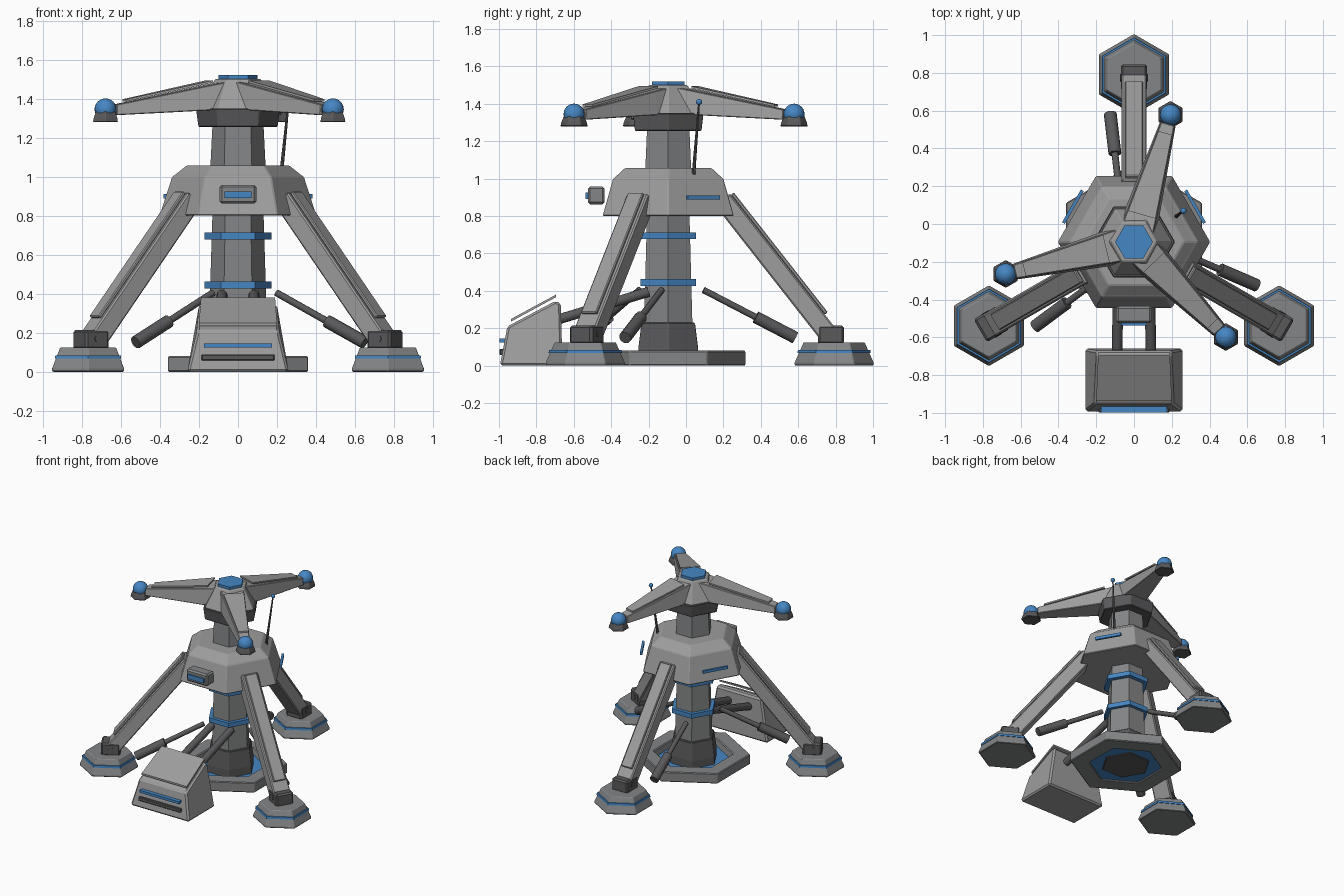
import bpy, bmesh
from math import sin, cos, pi, radians
from mathutils import Vector

if "Cube" in bpy.data.objects:
    bpy.data.objects.remove(bpy.data.objects["Cube"])

CY = -0.095  # y of the central column axis


def material(name, *rgb):
    m = bpy.data.materials.new(name)
    m.diffuse_color = (*rgb, 1)
    m.use_nodes = True
    m.node_tree.nodes["Principled BSDF"].inputs["Base Color"].default_value = m.diffuse_color
    return m


blue = material("blue", 0.06, 0.24, 0.55)
light = material("light_grey", 0.34, 0.34, 0.34)
mid = material("mid_grey", 0.23, 0.235, 0.24)
dark = material("dark_grey", 0.1, 0.1, 0.105)


def loft(name, rings, mat=light, bevel=0, closed=False, smooth=False):
    """Skin equal-length rings of points; cap the ends unless closed."""
    bm = bmesh.new()
    rows = [[bm.verts.new(p) for p in ring] for ring in rings]
    n = len(rows[0])
    pairs = list(zip(rows, rows[1:])) + ([(rows[-1], rows[0])] if closed else [])
    for a, b in pairs:
        for i in range(n):
            j = (i + 1) % n
            bm.faces.new((a[i], a[j], b[j], b[i]))
    if not closed:
        bm.faces.new(rows[0])
        bm.faces.new(rows[-1])
    bmesh.ops.recalc_face_normals(bm, faces=bm.faces)
    me = bpy.data.meshes.new(name)
    bm.to_mesh(me)
    bm.free()
    ob = bpy.data.objects.new(name, me)
    bpy.context.collection.objects.link(ob)
    me.materials.append(mat)
    if smooth:
        bpy.context.view_layer.objects.active = ob
        bpy.ops.object.select_all(action='DESELECT')
        ob.select_set(True)
        bpy.ops.object.shade_smooth_by_angle(angle=radians(40))
    if bevel:
        m = ob.modifiers.new("bevel", 'BEVEL')
        m.width, m.segments = bevel, 1
    return ob


def hexa(name, profile, x=0, y=CY, turn=0, **kw):
    """Six-sided turned part from (radius, z) pairs; turn=30 points it along y."""
    return loft(name, [[(x + r * cos(radians(60 * i + turn)), y + r * sin(radians(60 * i + turn)), z)
                        for i in range(6)] for r, z in profile], **kw)


def polar(ang, r, t, z):
    """Point at radius r and sideways offset t along a spoke from the axis."""
    a = radians(ang)
    return Vector((r * cos(a) - t * sin(a), CY + r * sin(a) + t * cos(a), z))


def box(name, x, y, z, **kw):
    return loft(name, [[(x[0], y[0], h), (x[1], y[0], h), (x[1], y[1], h), (x[0], y[1], h)] for h in z], **kw)


def rod(name, a, b, ra, rb, n=10, mat=dark):
    a, b = Vector(a), Vector(b)
    q = (b - a).to_track_quat('Z', 'Y')
    return loft(name, [[p + q @ Vector((r * cos(2 * pi * i / n), r * sin(2 * pi * i / n), 0))
                        for i in range(n)] for p, r in ((a, ra), (b, rb))], smooth=True, mat=mat)


def ball(name, loc, r):
    bpy.ops.mesh.primitive_uv_sphere_add(segments=20, ring_count=12, radius=r, location=loc)
    ob = bpy.context.object
    ob.name = name
    ob.data.materials.append(blue)
    bpy.ops.object.shade_smooth()


# Base ring, its blue floor and the central column
hexa("base_ring", [(0.415, 0), (0.415, 0.08), (0.29, 0.08), (0.27, 0)], turn=30, closed=True, bevel=0.006, mat=mid)
hexa("base_floor", [(0.285, 0.012), (0.285, 0.03)], turn=30, mat=blue)
hexa("column_foot", [(0.185, 0.005), (0.185, 0.09), (0.165, 0.23)], bevel=0.005, mat=dark)
hexa("lower_column", [(0.15, 0.2), (0.13, 0.84)], mat=mid)
for z in (0.445, 0.695):
    hexa("column_collar", [(0.172, z - 0.018), (0.172, z + 0.018)], mat=blue)
hexa("housing", [(0.405, 0.8), (0.34, 1.0), (0.325, 1.01), (0.265, 1.058)], bevel=0.006)
hexa("upper_column", [(0.142, 1.04), (0.13, 1.28)], mat=mid)

# Rotating head
hexa("head_collar", [(0.205, 1.255), (0.218, 1.35)], bevel=0.005, mat=dark)
hexa("head_hub", [(0.205, 1.345), (0.12, 1.5)], bevel=0.005)
hexa("head_cap", [(0.1, 1.495), (0.1, 1.52)], mat=blue)

# Three arms with domed pods
for a in (74, 194, 314):
    stations = ((0.06, 0.1, 1.345, 1.49), (0.17, 0.092, 1.34, 1.468), (0.65, 0.043, 1.315, 1.37))
    loft("arm", [[polar(a, r, -w, lo), polar(a, r, w, lo), polar(a, r, w * 0.85, hi), polar(a, r, -w * 0.85, hi)]
                 for r, w, lo, hi in stations], bevel=0.004)
    loft("arm_plate", [[polar(a, r, s * w, z + h) for s, h in ((-1, 0), (1, 0), (1, 0.012), (-1, 0.012))]
                       for r, w, z in ((0.15, 0.075, 1.482), (0.6, 0.037, 1.385))])
    p = polar(a, 0.7, 0, 0)
    hexa("arm_pod", [(0.074, 1.28), (0.07, 1.3), (0.056, 1.335)], p.x, p.y, turn=30, bevel=0.003, mat=dark)
    ball("pod_dome", (p.x, p.y, 1.345), 0.056)

# Three legs with feet and braces
top, bot = Vector((0.29, 0.89)), Vector((0.855, 0.17))
d = (bot - top).normalized()
nrm = Vector((-d.y, d.x))


def leg_strip(name, ang, s0, s1, w, lo, hi, **kw):
    """Bar along the leg line, from offset lo to hi on its outer side."""
    rings = []
    for s in (s0, s1):
        c = top.lerp(bot, s)
        u, v = c + nrm * lo, c + nrm * hi
        rings.append([polar(ang, u.x, -w, u.y), polar(ang, u.x, w, u.y),
                      polar(ang, v.x, w, v.y), polar(ang, v.x, -w, v.y)])
    loft(name, rings, **kw)


for a in (90, 210, 330):
    leg_strip("leg", a, 0, 1, 0.066, -0.052, 0.05, bevel=0.008)
    leg_strip("leg_plate", a, 0.01, 0.9, 0.048, 0.05, 0.07, bevel=0.005)
    loft("ankle", [[polar(a, r, t, z) for r, t in ((0.8, -0.07), (0.94, -0.07), (0.94, 0.07), (0.8, 0.07))]
                   for z in (0.115, 0.215)], bevel=0.012, mat=dark)
    rod("ankle_pin", polar(a, 0.87, -0.073, 0.17), polar(a, 0.87, 0.073, 0.17), 0.02, 0.02, n=6)
    f = polar(a, 0.887, 0, 0)
    hexa("foot", [(0.21, 0), (0.215, 0.012), (0.165, 0.125)], f.x, f.y, turn=30, bevel=0.004, mat=mid)
    hexa("foot_band", [(0.196, 0.067), (0.194, 0.084)], f.x, f.y, turn=30, mat=blue)
    inner, outer = polar(a + 20, 0.2, 0, 0.405), polar(a + 10.5, 0.69, 0, 0.15)
    rod("brace_rod", inner, outer, 0.018, 0.018)
    rod("brace_sleeve", inner.lerp(outer, 0.57), outer, 0.034, 0.034)

# Front console: sloped box, lid and two face strips
side = ((0.26, -0.995, 0), (0.21, -0.955, 0.21), (0.2, -0.7, 0.345), (0.2, -0.67, 0.335), (0.26, -0.66, 0))
loft("console", [[(s * w, y, z) for w, y, z in side] for s in (-1, 1)], bevel=0.012)
loft("console_lid", [[(s * w, y, z + h) for s, h in ((-1, 0), (1, 0), (1, 0.014), (-1, 0.014))]
                     for w, y, z in ((0.2, -0.935, 0.236), (0.19, -0.695, 0.366))])
box("console_light", (-0.175, 0.175), (-0.998, -0.96), (0.125, 0.145), mat=blue)
box("console_slot", (-0.188, 0.188), (-0.998, -0.96), (0.058, 0.088), bevel=0.005, mat=dark)
for x in (-0.09, 0.09):
    rod("console_strut", (x, -0.69, 0.245), (x * 0.9, -0.2, 0.395), 0.028, 0.028)

# Sensor box on the front of the housing
box("sensor_box", (-0.095, 0.095), (-0.525, -0.435), (0.862, 0.958), bevel=0.012, mat=mid)
box("sensor_light", (-0.07, 0.07), (-0.537, -0.515), (0.89, 0.925), mat=blue)

# Side lights standing off the rear housing faces
for a in (30, 150):
    loft("side_light", [[polar(a, r, t, z) for r, t in ((0.365, -0.1), (0.382, -0.1), (0.382, 0.1), (0.365, 0.1))]
                        for z in (0.888, 0.91)], mat=blue)

# Antenna
rod("antenna", (0.222, 0.04, 1.02), (0.262, 0.07, 1.41), 0.01, 0.005, n=8)
ball("antenna_tip", (0.262, 0.07, 1.41), 0.016)
